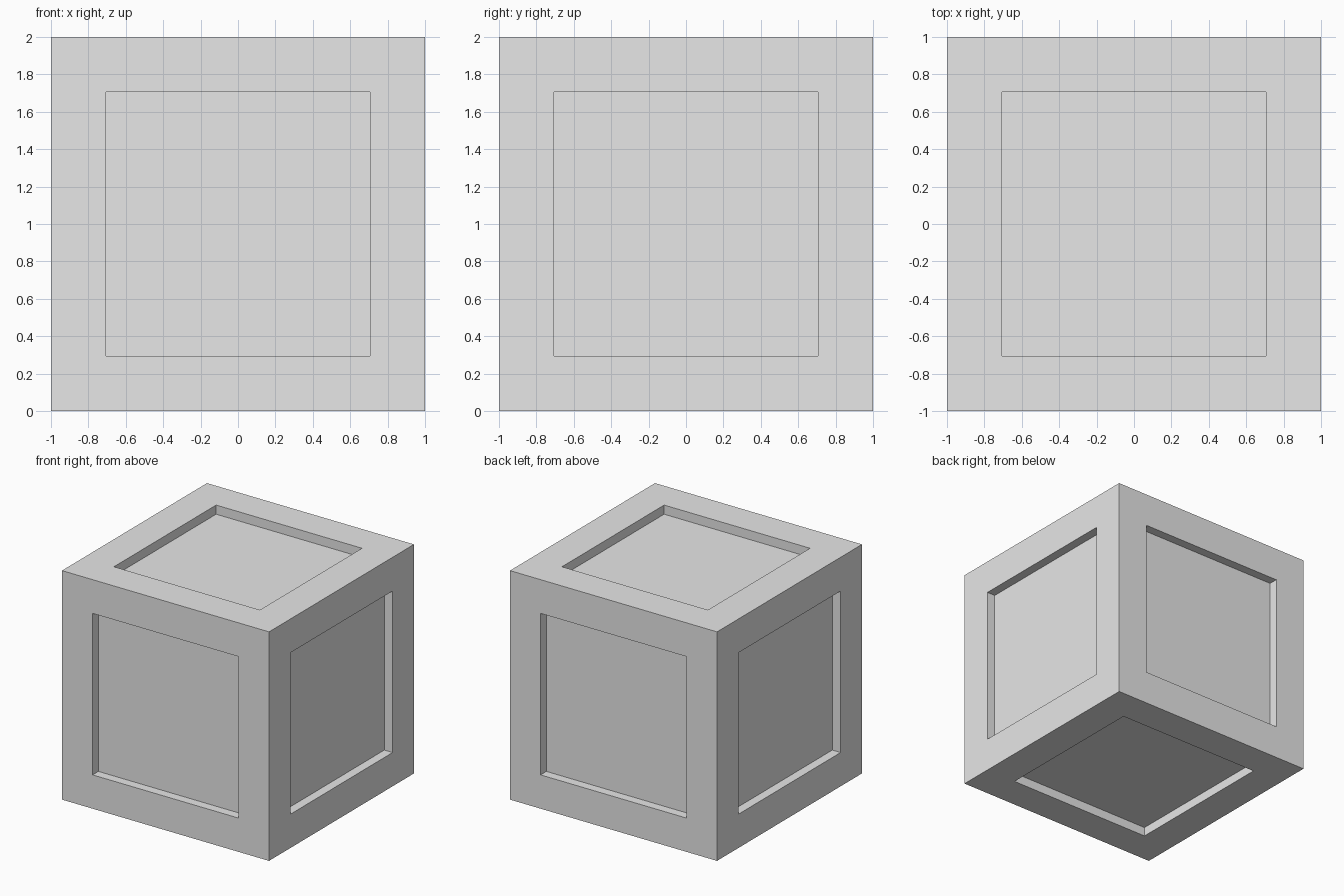
import bpy
import bmesh

SIZE = 2.0
BORDER = 0.295   # width of the frame around each panel
DEPTH = 0.08     # how far each panel is sunk

# Remove the default object
default = bpy.data.objects.get("Cube")
if default:
    bpy.data.objects.remove(default, do_unlink=True)

# Plain grey material
grey = bpy.data.materials.new("light_grey")
grey.use_nodes = True
color = (0.8, 0.8, 0.8, 1.0)
grey.diffuse_color = color
grey.node_tree.nodes["Principled BSDF"].inputs["Base Color"].default_value = color

# Crate body
bm = bmesh.new()
bmesh.ops.create_cube(bm, size=SIZE)
bmesh.ops.translate(bm, verts=bm.verts, vec=(0, 0, SIZE / 2))
panels = list(bm.faces)

# Frame border on each side, then a straight-walled recess
bmesh.ops.inset_individual(bm, faces=panels, thickness=BORDER, use_even_offset=True)
bmesh.ops.inset_individual(bm, faces=panels, thickness=0.0, depth=0.0)
bm.normal_update()
for panel in panels:
    bmesh.ops.translate(bm, verts=panel.verts, vec=panel.normal * -DEPTH)
bmesh.ops.recalc_face_normals(bm, faces=bm.faces)

mesh = bpy.data.meshes.new("panelled_crate")
bm.to_mesh(mesh)
bm.free()
mesh.materials.append(grey)
crate = bpy.data.objects.new("panelled_crate", mesh)
bpy.context.collection.objects.link(crate)
